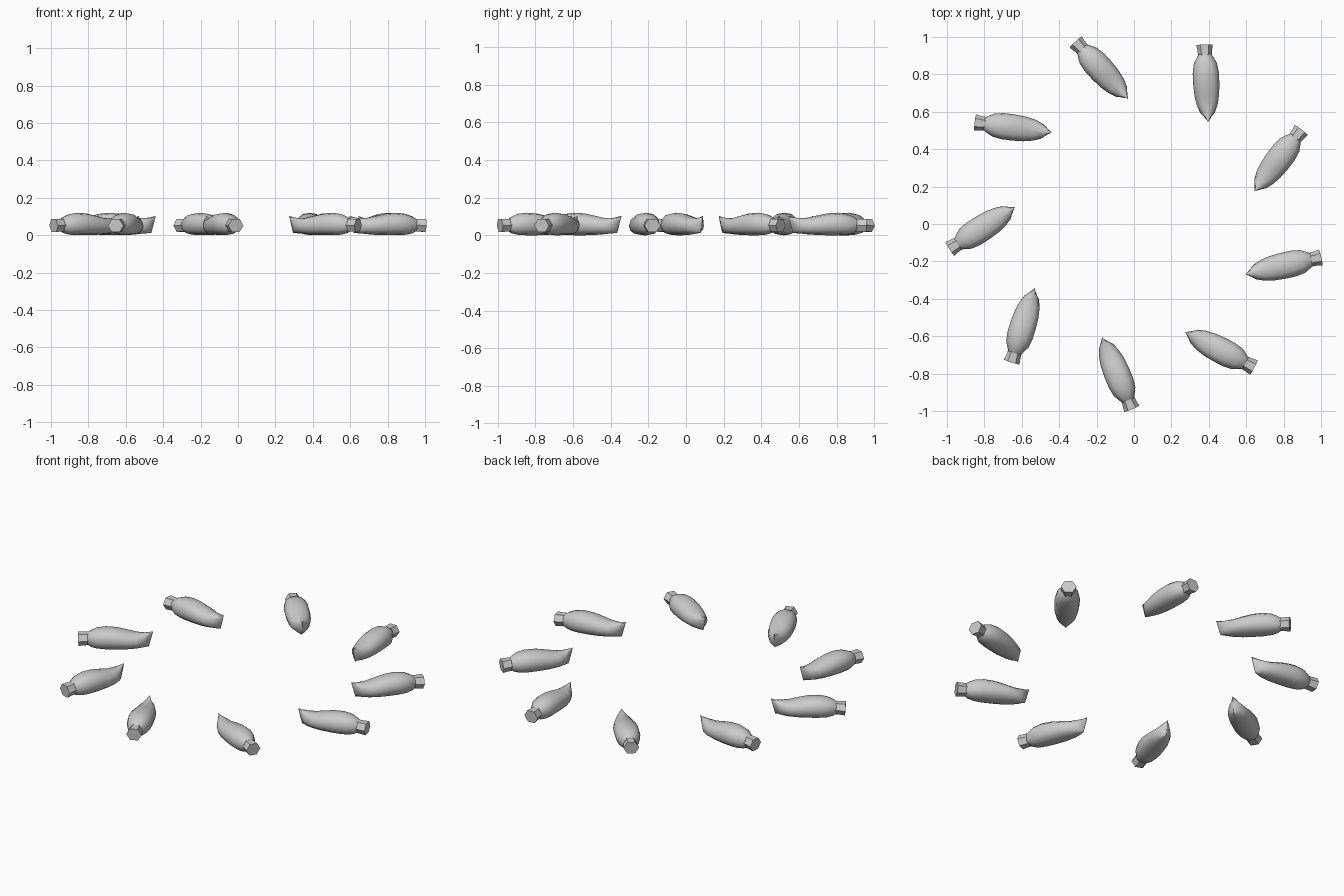
import bpy, bmesh, math
from mathutils import Matrix, Vector

if "Cube" in bpy.data.objects:
    bpy.data.objects.remove(bpy.data.objects["Cube"])


def loft(bm, sections, n, p):
    # section: distance along axis, half width, bottom z, top z, forward lean of top edge
    rings = []
    for s, w, z0, z1, lean in sections:
        ring = []
        for i in range(n):
            a = 2 * math.pi * i / n
            c, q = math.cos(a), math.sin(a)
            x = w * math.copysign(abs(c) ** p, c)
            v = math.copysign(abs(q) ** p, q) / (math.sin(math.pi / 3) if n == 6 else 1)
            z = (z0 + z1) / 2 + v * (z1 - z0) / 2
            ring.append(bm.verts.new((x, -s - lean * v, z)))
        rings.append(ring)
    for a, b in zip(rings, rings[1:]):
        for i in range(n):
            j = (i + 1) % n
            bm.faces.new((a[i], a[j], b[j], b[i]))
    bm.faces.new(rings[0])
    bm.faces.new(rings[-1][::-1])


# plump body with a raised, wedge-shaped tip
body = [
    (0.050, 0.034, 0.022, 0.088, 0),
    (0.068, 0.045, 0.010, 0.100, 0),
    (0.100, 0.062, 0.003, 0.113, 0),
    (0.150, 0.070, 0.000, 0.120, 0),
    (0.210, 0.070, 0.000, 0.116, 0),
    (0.270, 0.066, 0.002, 0.103, 0),
    (0.320, 0.056, 0.006, 0.092, 0),
    (0.362, 0.040, 0.010, 0.092, 0.005),
    (0.402, 0.002, 0.012, 0.103, 0.012),
]
# short flared six-sided stub at the outer end
stub = [
    (0.000, 0.044, 0.017, 0.086, -0.002),
    (0.030, 0.039, 0.020, 0.086, 0),
    (0.070, 0.036, 0.022, 0.088, 0),
]

bm = bmesh.new()
loft(bm, body, 12, 0.88)
loft(bm, stub, 6, 1)
bmesh.ops.recalc_face_normals(bm, faces=bm.faces)
mesh = bpy.data.meshes.new("pod")
bm.to_mesh(mesh)
bm.free()

# place the first pod, then turn copies around the ring
centre = Vector((0.011, 0.019, 0))
place = Matrix.Translation(Vector((0.377, 0.958, 0)) - centre) @ Matrix.Rotation(math.radians(2.6), 4, 'Z')
for k in range(9):
    data = mesh.copy()
    data.transform(Matrix.Translation(centre) @ Matrix.Rotation(math.radians(40 * k), 4, 'Z') @ place)
    ob = bpy.data.objects.new(f"pod_{k + 1}", data)
    bpy.context.collection.objects.link(ob)
    bpy.ops.object.select_all(action='DESELECT')
    ob.select_set(True)
    bpy.context.view_layer.objects.active = ob
    bpy.ops.object.shade_smooth_by_angle(angle=math.radians(50))
bpy.data.meshes.remove(mesh)
